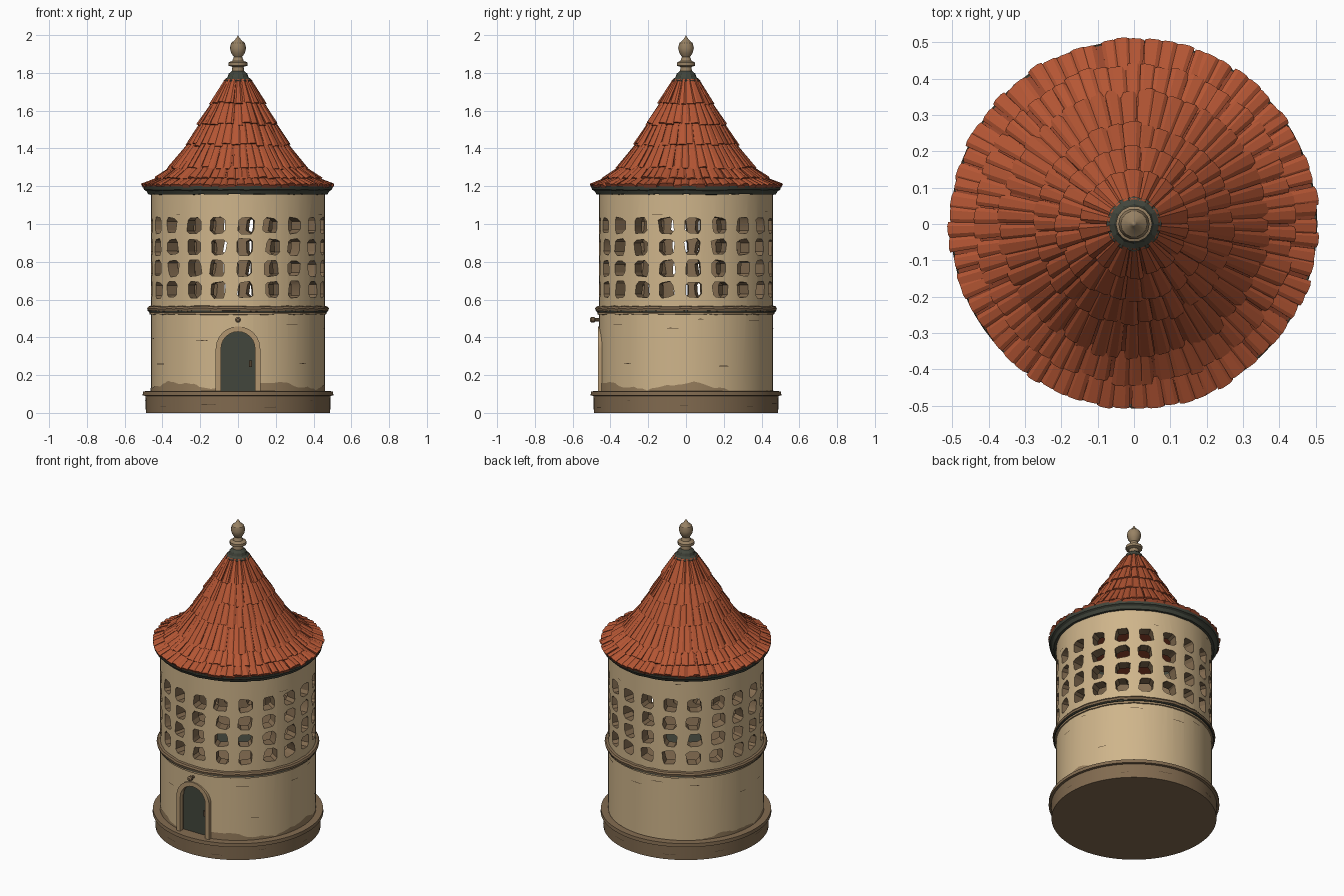
import bpy, bmesh, random
from math import sin, cos, pi, tau, radians
from mathutils import Vector

random.seed(7)
jit = lambda s: random.uniform(-s, s)
if "Cube" in bpy.data.objects:
    bpy.data.objects.remove(bpy.data.objects["Cube"])


def material(name, *rgb):
    """Make a flat material from 0-255 display values."""
    lin = [((c / 255 + 0.055) / 1.055) ** 2.4 for c in rgb] + [1]
    m = bpy.data.materials.new(name)
    m.use_nodes = True
    m.diffuse_color = lin
    bsdf = m.node_tree.nodes["Principled BSDF"]
    bsdf.inputs["Base Color"].default_value = lin
    bsdf.inputs["Roughness"].default_value = 0.9
    return m


PLASTER = material("cream plaster", 207, 181, 139)
STONE = material("brown stone", 130, 107, 80)
TRIM = material("pale trim stone", 178, 150, 112)
STAIN = material("damp stain", 152, 127, 94)
TILE = material("terracotta tile", 181, 86, 52)
TILE_DARK = material("dark terracotta", 150, 70, 44)
SLATE = material("dark slate", 66, 70, 60)
FINIAL = material("weathered stone", 152, 130, 100)
CRACK = material("crack brown", 82, 66, 48)


def polar(a, r, z):
    return Vector((r * cos(a), r * sin(a), z))


def finish(name, bm, *mats, smooth=True, recalc=True):
    if recalc:
        bmesh.ops.recalc_face_normals(bm, faces=bm.faces)
    mesh = bpy.data.meshes.new(name)
    bm.to_mesh(mesh)
    bm.free()
    ob = bpy.data.objects.new(name, mesh)
    bpy.context.collection.objects.link(ob)
    for m in mats:
        mesh.materials.append(m)
    if smooth:
        smooth_object(ob)
    return ob


def smooth_object(ob):
    bpy.ops.object.select_all(action='DESELECT')
    ob.select_set(True)
    bpy.context.view_layer.objects.active = ob
    bpy.ops.object.shade_smooth_by_angle(angle=radians(30))


def lathe(name, profile, mat, segs=72, loop=False, wobble=0.0, smooth=True):
    """Spin a radius/height profile; loop joins the profile into a ring."""
    bm = bmesh.new()
    shift = [jit(wobble) for _ in range(segs)]
    rings = [[bm.verts.new(polar(tau * i / segs, r, z + (shift[i] if r else 0)))
              for i in range(segs)] for r, z in profile]
    pairs = list(zip(rings, rings[1:])) + ([(rings[-1], rings[0])] if loop else [])
    for lo, hi in pairs:
        for i in range(segs):
            j = (i + 1) % segs
            bm.faces.new((lo[i], lo[j], hi[j], hi[i]))
    if not loop:
        bm.faces.new(rings[0])
        bm.faces.new(rings[-1])
    bmesh.ops.remove_doubles(bm, verts=bm.verts, dist=1e-5)
    return finish(name, bm, mat, smooth=smooth)


def prism(bm, front, back):
    """Close two matching outlines into a solid."""
    f = [bm.verts.new(p) for p in front]
    b = [bm.verts.new(p) for p in back]
    bm.faces.new(f)
    bm.faces.new(b[::-1])
    for i in range(len(f)):
        j = (i + 1) % len(f)
        bm.faces.new((f[i], b[i], b[j], f[j]))


def arch(w, y, bottom=0.115, spring=0.34):
    """Outline of a round-topped opening, from right foot to left foot."""
    top = [(w * cos(pi * i / 12), y, spring + w * sin(pi * i / 12)) for i in range(13)]
    return [Vector(p) for p in [(w, y, bottom)] + top + [(-w, y, bottom)]]


def patch(bm, a0, a1, r, low, high, steps):
    """Thin painted strip that follows the round wall."""
    grid = []
    for i in range(steps + 1):
        a = a0 + (a1 - a0) * i / steps
        grid.append([bm.verts.new(polar(a, r, f(a))) for f in (low, high)])
    for p, q in zip(grid, grid[1:]):
        bm.faces.new((p[0], q[0], q[1], p[1]))


# Plinth
lathe("plinth", [(0.488, 0), (0.49, 0.09), (0.505, 0.092), (0.503, 0.114), (0.44, 0.117)], STONE)

# Hollow tower wall with rows of openings and a door recess
R, INNER = 0.46, 0.39
wall = lathe("tower_wall", [(R, 0.1), (R, 1.18), (INNER, 1.18), (INNER, 0.1)], PLASTER, loop=True)
bm = bmesh.new()
corner = 0.62
octagon = [(1, -corner), (1, corner), (corner, 1), (-corner, 1),
           (-1, corner), (-1, -corner), (-corner, -1), (corner, -1)]
for z in (0.652, 0.765, 0.878, 0.992):
    for col in range(20):
        a = -pi / 2 + 0.087 + tau * col / 20 + jit(0.015)
        out, side = polar(a, 1, 0), polar(a + pi / 2, 1, 0)
        shape = [side * (0.04 * u + jit(0.006)) + Vector((0, 0, z + 0.041 * v + jit(0.005)))
                 for u, v in octagon]
        prism(bm, [p + out * 0.52 for p in shape], [p + out * 0.34 for p in shape])
prism(bm, arch(0.09, -0.55), arch(0.09, -0.426))
cutter = finish("opening_cutter", bm, STONE, smooth=False)
cutter.hide_render = True
mod = wall.modifiers.new("openings", 'BOOLEAN')
mod.operation, mod.solver, mod.object = 'DIFFERENCE', 'EXACT', cutter
bpy.context.view_layer.update()
wall.data = bpy.data.meshes.new_from_object(
    wall.evaluated_get(bpy.context.evaluated_depsgraph_get()))
wall.modifiers.clear()
bpy.data.objects.remove(cutter)
wall.data.materials.clear()
wall.data.materials.append(PLASTER)
wall.data.materials.append(STONE)
for f in wall.data.polygons:
    c = f.center
    f.material_index = 0 if f.normal.dot(Vector((c.x, c.y, 0)).normalized()) > 0.8 else 1
smooth_object(wall)

# Loft floor seen through the openings
lathe("loft_floor", [(0.4, 0.52), (0.4, 0.565)], STONE)
lathe("floor_hatch", [(0.15, 0.56), (0.15, 0.572)], SLATE, segs=16)

# Damp stain, fading out toward the back
bm = bmesh.new()
rough = lambda a: max(0.118, 0.145 - 0.045 * sin(a) * (sin(a) > 0)
                      + 0.017 * sin(5 * a + 1) + 0.006 * sin(17 * a) + jit(0.004))
for a0, a1 in ((-pi / 2 + 0.25, pi * 0.75), (-pi * 1.25, -pi / 2 - 0.25)):
    patch(bm, a0, a1, R + 0.002, lambda a: 0.114, rough, 60)
finish("damp_stain", bm, STAIN, recalc=False)

# Short cracks on wall and plinth
bm = bmesh.new()
for i in range(30):
    a, length = tau * i / 30 + jit(0.1), random.uniform(0.06, 0.18)
    r, z = (0.4925, random.uniform(0.03, 0.07)) if i % 3 == 0 else (
        R + 0.0025, random.choice((0.26, 0.38, 0.46, 0.5, 1.06, 1.12)) + jit(0.015))
    if r < 0.47 and z < 0.5 and abs(a - 1.5 * pi) < 0.5:
        continue
    patch(bm, a, a + length, r, lambda t: z - 0.001, lambda t: z + 0.002 + jit(0.001), 4)
finish("cracks", bm, CRACK, recalc=False)

# Middle string course
lathe("string_course_lower", [(0.44, 0.518), (0.468, 0.522), (0.468, 0.54), (0.44, 0.545)],
      TRIM, wobble=0.002)
lathe("string_course_upper", [(0.44, 0.536), (0.478, 0.54), (0.481, 0.552), (0.474, 0.562), (0.44, 0.57)],
      STONE, wobble=0.003)
lathe("string_course_seam", [(0.44, 0.53), (0.474, 0.533), (0.474, 0.541), (0.44, 0.543)], SLATE)

# Door, frame, latch and perch
bm = bmesh.new()
prism(bm, arch(0.092, -0.432), arch(0.092, -0.424))
finish("door", bm, SLATE)
bm = bmesh.new()
prism(bm, arch(0.118, -0.467) + arch(0.09, -0.467)[::-1],
      arch(0.118, -0.425) + arch(0.09, -0.425)[::-1])
finish("door_frame", bm, TRIM)
bpy.ops.mesh.primitive_cube_add(size=1, location=(0.066, -0.435, 0.26))
latch = bpy.context.object
latch.name, latch.scale = "door_latch", (0.016, 0.012, 0.035)
latch.data.materials.append(CRACK)
perch = lathe("perch_peg", [(0.009, 0), (0.009, 0.05), (0.016, 0.055), (0.016, 0.07), (0.008, 0.078)],
              STONE, segs=10)
perch.location, perch.rotation_euler = (0, -0.43, 0.493), (pi / 2, 0, 0)

# Eave moulding
lathe("eave_moulding", [(0.39, 1.155), (0.475, 1.157), (0.485, 1.175), (0.498, 1.182),
                        (0.503, 1.2), (0.39, 1.2)], SLATE, loop=True, wobble=0.002)

# Flared roof core
ROOF = [(0.5, 1.2), (0.425, 1.24), (0.35, 1.3), (0.258, 1.425), (0.195, 1.535),
        (0.13, 1.645), (0.066, 1.76)]
lathe("roof_core", ROOF, TILE_DARK, segs=48)

# Overlapping, uneven barrel tiles
bm = bmesh.new()
for row, ((r0, z0), (r1, z1)) in enumerate(zip(ROOF, ROOF[1:])):
    count = int(tau * r0 / 0.043)
    slope = Vector((z1 - z0, r0 - r1)).normalized()
    for k in range(count):
        a = tau * (k + 0.5 * (row % 2)) / count + jit(0.02)
        half = pi / count * random.uniform(0.95, 1.2)
        drop = jit(0.07) + (0.02 if row == 0 else 0.1)
        lift, twist = random.uniform(0.004, 0.011), jit(0.005)

        def point(u, t, h):
            return polar(a + half * u, r0 + (r1 - r0) * t + slope.x * h,
                         z0 + (z1 - z0) * t + slope.y * h)
        camber = ((-1, 0), (-0.5, 0.007), (0.5, 0.007), (1, 0))
        low = [bm.verts.new(point(u, -drop, lift + c + twist * u)) for u, c in camber]
        top = [bm.verts.new(point(u * 0.95, 1.05, c * 0.6 + 0.002)) for u, c in camber]
        feet = [bm.verts.new(point(u, -drop, -0.004)) for u in (-1, 1)]
        faces = [bm.faces.new((low[i], low[i + 1], top[i + 1], top[i])) for i in range(3)]
        faces.append(bm.faces.new([feet[0]] + low + [feet[1]]))
        faces += [bm.faces.new((feet[0], low[0], top[0])), bm.faces.new((feet[1], top[3], low[3]))]
        for f in faces[3:]:
            f.material_index = 1
finish("roof_tiles", bm, TILE, TILE_DARK, smooth=False)

# Lead cap and finial
lathe("roof_cap", [(0.074, 1.745), (0.076, 1.76), (0.055, 1.778), (0.05, 1.795), (0.03, 1.812)],
      SLATE, segs=12, smooth=False)
lathe("finial", [(0.034, 1.79), (0.03, 1.832), (0.05, 1.838), (0.05, 1.855), (0.03, 1.864),
                 (0.022, 1.885), (0.036, 1.905), (0.043, 1.932), (0.036, 1.958),
                 (0.016, 1.975), (0.007, 1.988), (0, 2.0)], FINIAL, segs=14)
